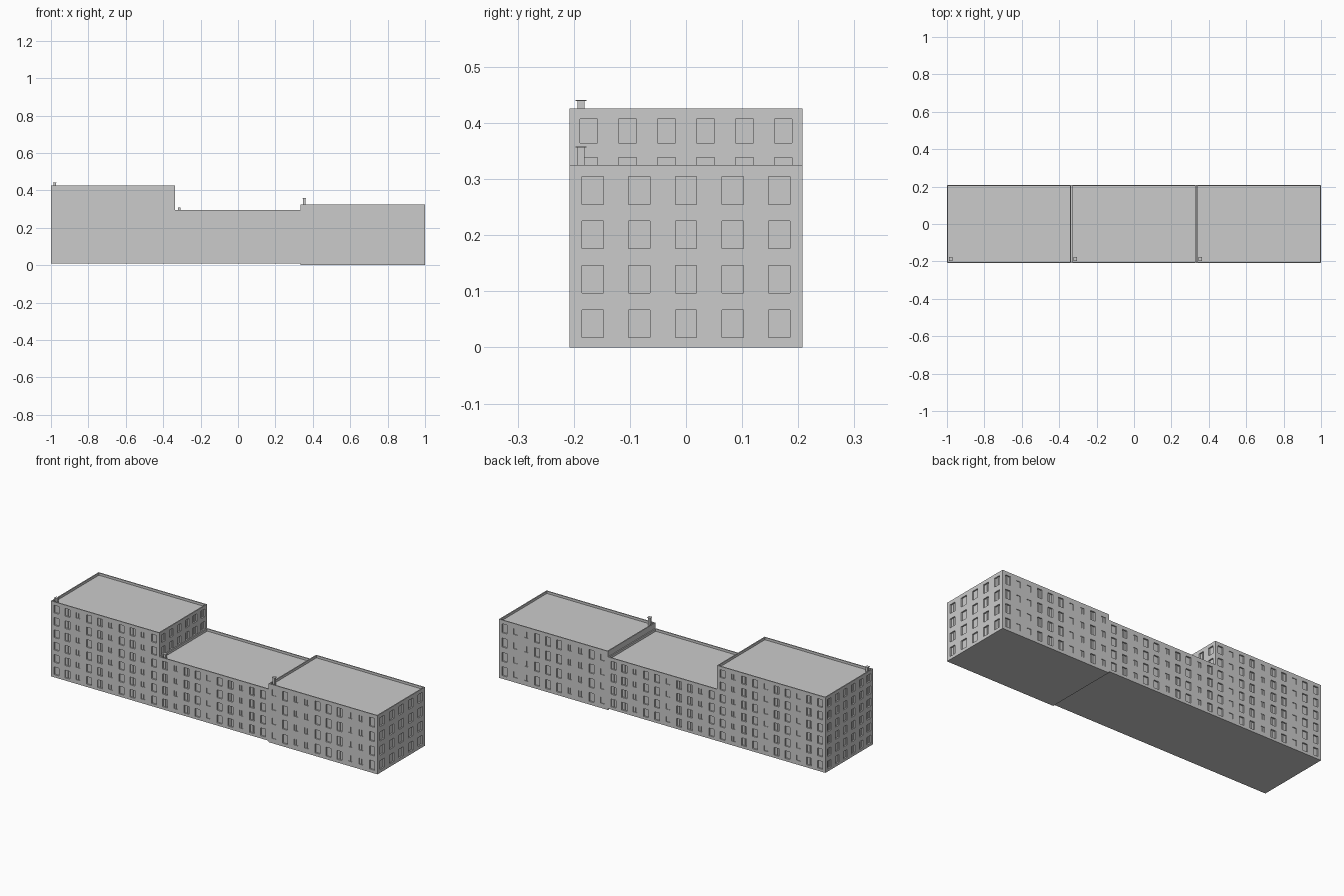
import bpy, bmesh
from mathutils import Vector

if "Cube" in bpy.data.objects:
    bpy.data.objects.remove(bpy.data.objects["Cube"])

Y0, Y1 = -0.208, 0.208
RIM_W, RIM_H = 0.006, 0.013      # parapet width and height

# column code: width, height (fraction of bay and floor), recess depth
WINDOWS = {"T": (0.46, 0.62, 0.008), "s": (0.36, 0.42, 0.004)}


def finish(bm, name):
    bmesh.ops.remove_doubles(bm, verts=bm.verts, dist=1e-6)
    me = bpy.data.meshes.new(name)
    bm.to_mesh(me)
    bm.free()
    ob = bpy.data.objects.new(name, me)
    bpy.context.collection.objects.link(ob)
    return ob


def add_box(bm, lo, hi):
    lo, hi = Vector(lo), Vector(hi)
    r = bmesh.ops.create_cube(bm, size=1)
    for v in r["verts"]:
        v.co = (lo + hi) / 2 + Vector(a * b for a, b in zip(v.co, hi - lo))


def facade(walls, bars, origin, u, length, height, pattern, rows, first_row=0):
    """One wall split into bays and floors, each with a recessed window."""
    u, up = Vector(u), Vector((0, 0, 1))
    out = u.cross(up)

    def quad(bm, *pts):
        bm.faces.new([bm.verts.new(origin + u * a + up * b + out * c) for a, b, c in pts])

    def rect(bm, a0, a1, b0, b1, d=0.0):
        if a1 > a0 and b1 > b0:
            quad(bm, (a0, b0, d), (a1, b0, d), (a1, b1, d), (a0, b1, d))

    def recess(bm, a0, a1, b0, b1, f, d):
        ring = [(a0, b0), (a1, b0), (a1, b1), (a0, b1)]
        for i in range(4):
            p, q = ring[i], ring[(i + 1) % 4]
            quad(bm, (*p, f), (*q, f), (*q, d), (*p, d))

    if not pattern:
        rect(walls, 0, length, 0, height)
        return
    usable = height - 0.008
    bay, floor = length / len(pattern), usable / rows
    rect(walls, 0, length, usable, height)
    rect(walls, 0, length, 0, first_row * floor)
    for j in range(first_row, rows):
        for i, code in enumerate(pattern):
            fw, fh, depth = WINDOWS[code]
            a0, a1, b0, b1 = i * bay, (i + 1) * bay, j * floor, (j + 1) * floor
            wa0 = a0 + bay * (1 - fw) / 2
            wa1 = a1 - bay * (1 - fw) / 2
            wb0 = b0 + floor * 0.22
            if code == "s":
                wb0 = b0 + floor * 0.34
            wb1 = wb0 + floor * fh
            rect(walls, a0, a1, b0, wb0)
            rect(walls, a0, a1, wb1, b1)
            rect(walls, a0, wa0, wb0, wb1)
            rect(walls, wa1, a1, wb0, wb1)
            recess(walls, wa0, wa1, wb0, wb1, 0, -depth)
            rect(walls, wa0, wa1, wb0, wb1, -depth)
            # centre glazing bar
            m, h, f = (wa0 + wa1) / 2, 0.0012, -depth + 0.002
            rect(bars, m - h, m + h, wb0, wb1, f)
            recess(bars, m - h, m + h, wb0, wb1, f, -depth)


def block(name, x0, x1, z0, z1, rows, front, back, right, left, first_right=0):
    walls, bars = bmesh.new(), bmesh.new()
    w, d, h = x1 - x0, Y1 - Y0, z1 - z0
    facade(walls, bars, Vector((x0, Y0, z0)), (1, 0, 0), w, h, front, rows)
    facade(walls, bars, Vector((x1, Y0, z0)), (0, 1, 0), d, h, right, rows, first_right)
    facade(walls, bars, Vector((x1, Y1, z0)), (-1, 0, 0), w, h, back, rows)
    facade(walls, bars, Vector((x0, Y1, z0)), (0, -1, 0), d, h, left, rows)

    # underside, parapet rim and sunken roof
    def ring(t, z):
        return [walls.verts.new(p) for p in ((x0 + t, Y0 + t, z), (x1 - t, Y0 + t, z),
                                             (x1 - t, Y1 - t, z), (x0 + t, Y1 - t, z))]
    walls.faces.new(ring(0, z0)[::-1])
    outer, inner, deck = ring(0, z1), ring(RIM_W, z1), ring(RIM_W, z1 - RIM_H)
    for lo, hi in ((outer, inner), (inner, deck)):
        for i in range(4):
            k = (i + 1) % 4
            walls.faces.new((lo[i], lo[k], hi[k], hi[i]))
    walls.faces.new(deck)
    finish(walls, name + "_walls")
    finish(bars, name + "_window_bars")


def chimney(name, x, roof, top):
    bm = bmesh.new()
    y = -0.187
    add_box(bm, (x - 0.0065, y - 0.0065, roof), (x + 0.0065, y + 0.0065, top - 0.002))
    add_box(bm, (x - 0.0095, y - 0.0095, top - 0.002), (x + 0.0095, y + 0.0095, top))
    finish(bm, name)


# three joined buildings
block("left_building", -1.0, -0.336, 0.008, 0.426, 6,
      "TTsTTsTTsT", "TsTTsTTsTT", "TTTTTT", "TTTTTT", first_right=4)
block("middle_building", -0.336, 0.333, 0.008, 0.294, 4,
      "TsTTsTTsTT", "TTsTTsTTsT", "", "")
block("right_building", 0.333, 1.0, 0.0, 0.325, 4,
      "sTssTTTssT", "TssTTTssTs", "TTTTT", "")

# corner chimneys
chimney("left_chimney", -0.98, 0.412, 0.441)
chimney("middle_chimney", -0.314, 0.28, 0.309)
chimney("right_chimney", 0.354, 0.311, 0.358)
